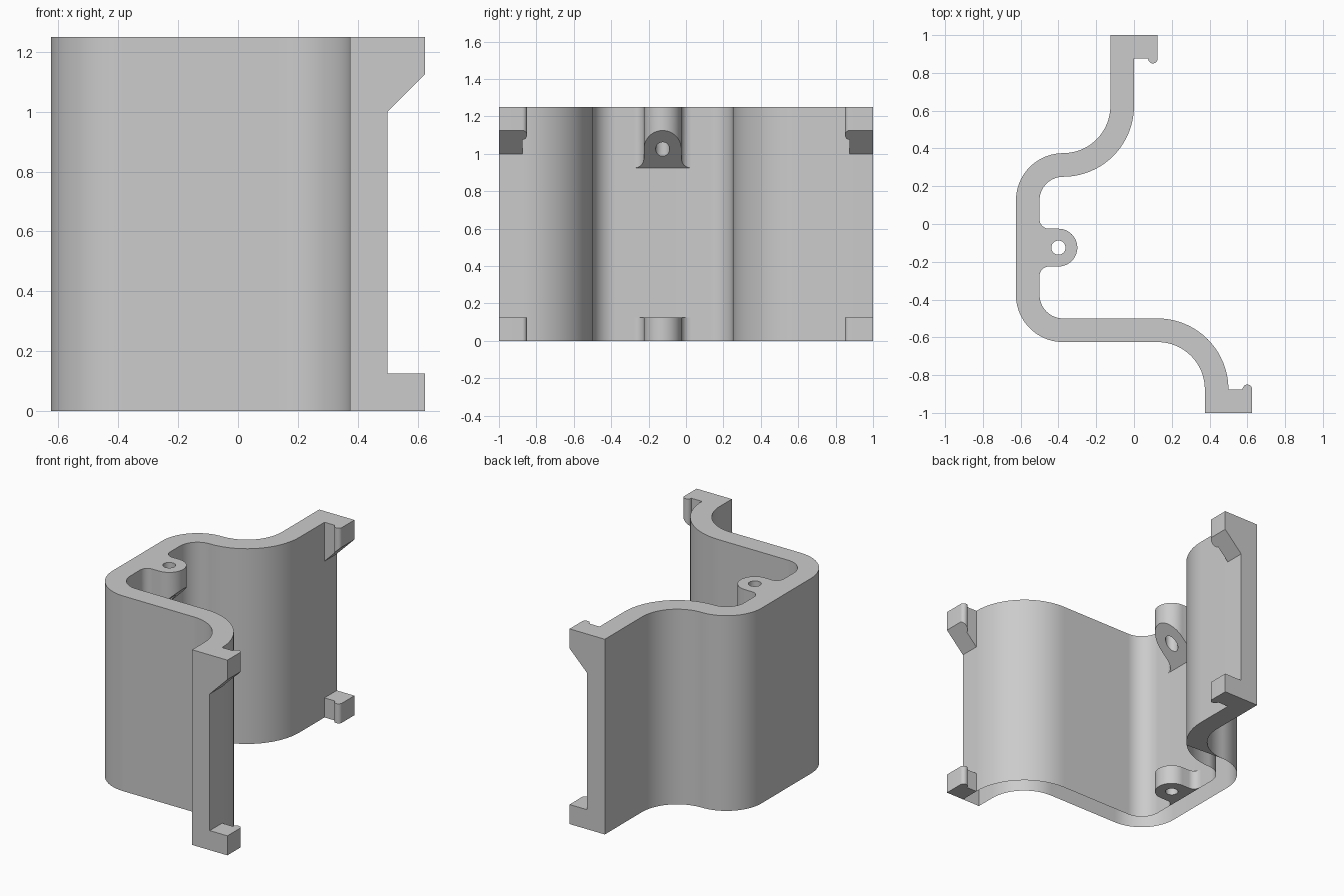
import bpy, bmesh
from math import sin, cos, radians

if "Cube" in bpy.data.objects:
    bpy.data.objects.remove(bpy.data.objects["Cube"], do_unlink=True)

HEIGHT = 1.25
LIP = 0.125          # height of the lower hooks and boss
BOSS_Y = -0.125

grey = bpy.data.materials.new("light_grey")
grey.use_nodes = True
grey.diffuse_color = (0.6, 0.6, 0.6, 1)
grey.node_tree.nodes["Principled BSDF"].inputs["Base Color"].default_value = (0.6, 0.6, 0.6, 1)


def arc(cx, cy, r, a0, a1, n=20):
    """Points along an arc, angles in degrees."""
    angles = [radians(a0 + (a1 - a0) * i / n) for i in range(n + 1)]
    return [(cx + r * cos(a), cy + r * sin(a)) for a in angles]


def prism(name, loops, bottom, top):
    """Extrude an outline (plus optional holes); bottom is a height rule of x."""
    bm = bmesh.new()
    rims = ([], [])
    for loop in loops:
        low = [bm.verts.new((x, y, bottom(x))) for x, y in loop]
        high = [bm.verts.new((x, y, top)) for x, y in loop]
        n = len(loop)
        for i in range(n):
            j = (i + 1) % n
            bm.faces.new((low[i], low[j], high[j], high[i]))
            for rim, ring in zip(rims, (low, high)):
                rim.append(bm.edges.get((ring[i], ring[j])))
    for rim in rims:
        bmesh.ops.triangle_fill(bm, edges=rim, use_beauty=True)
    bmesh.ops.recalc_face_normals(bm, faces=bm.faces[:])
    mesh = bpy.data.meshes.new(name)
    bm.to_mesh(mesh)
    bm.free()
    mesh.materials.append(grey)
    obj = bpy.data.objects.new(name, mesh)
    bpy.context.collection.objects.link(obj)
    bpy.ops.object.select_all(action="DESELECT")
    obj.select_set(True)
    bpy.context.view_layer.objects.active = obj
    bpy.ops.object.shade_smooth_by_angle(angle=radians(30))
    return obj


# Curved wall: one side of the S-shaped section, then back along the other
def wall_side(x_back, x_front, r_end, r_corner):
    return ([(x_back, 1)]
            + arc(-0.375, 0.625, r_end, 0, -90)
            + arc(-0.375, 0.125, r_corner, 90, 180)
            + arc(-0.375, -0.375, r_corner, 180, 270)
            + arc(0.125, -0.875, 0.625 - r_end, 90, 0)[::1]
            + [(x_front, -1)])


def wall_face(outer):
    r_back, r_corner, r_front = (0.25, 0.25, 0.25) if outer else (0.375, 0.125, 0.375)
    return ([(-0.375 + r_back, 1)]
            + arc(-0.375, 0.625, r_back, 0, -90)
            + arc(-0.375, 0.125, r_corner, 90, 180)
            + arc(-0.375, -0.375, r_corner, 180, 270)
            + arc(0.125, -0.875, r_front, 90, 0)
            + [(0.125 + r_front, -1)])


prism("curved_wall", [wall_face(True) + wall_face(False)[::-1]], lambda x: 0, HEIGHT)

# Hooks with a small rounded bead, at both ends of the wall, top and bottom
for end, x0, s in (("back", 0.0, 1), ("front", 0.5, -1)):
    bead = [(x, s * y) for x, y in arc(x0 + 0.1, 0.875, 0.025, 180, 360, 12)]
    outline = [(x0, s), (x0, s * 0.875)] + bead + [(x0 + 0.125, s)]
    prism(end + "_lower_hook", [outline], lambda x: 0, LIP)
    prism(end + "_upper_hook", [outline], lambda x: 1 + x - x0, HEIGHT)

# Screw bosses with filleted roots and a through hole
boss = (arc(-0.45, BOSS_Y + 0.15, 0.05, 180, 270, 8)
        + arc(-0.4, BOSS_Y, 0.1, 90, -90, 32)
        + arc(-0.45, BOSS_Y - 0.15, 0.05, 90, 180, 8))
hole = arc(-0.4, BOSS_Y, 0.0375, 0, 360, 32)[:-1]
prism("lower_boss", [boss, hole], lambda x: 0, LIP)
prism("upper_boss", [boss, hole], lambda x: 1.425 + x, HEIGHT)
